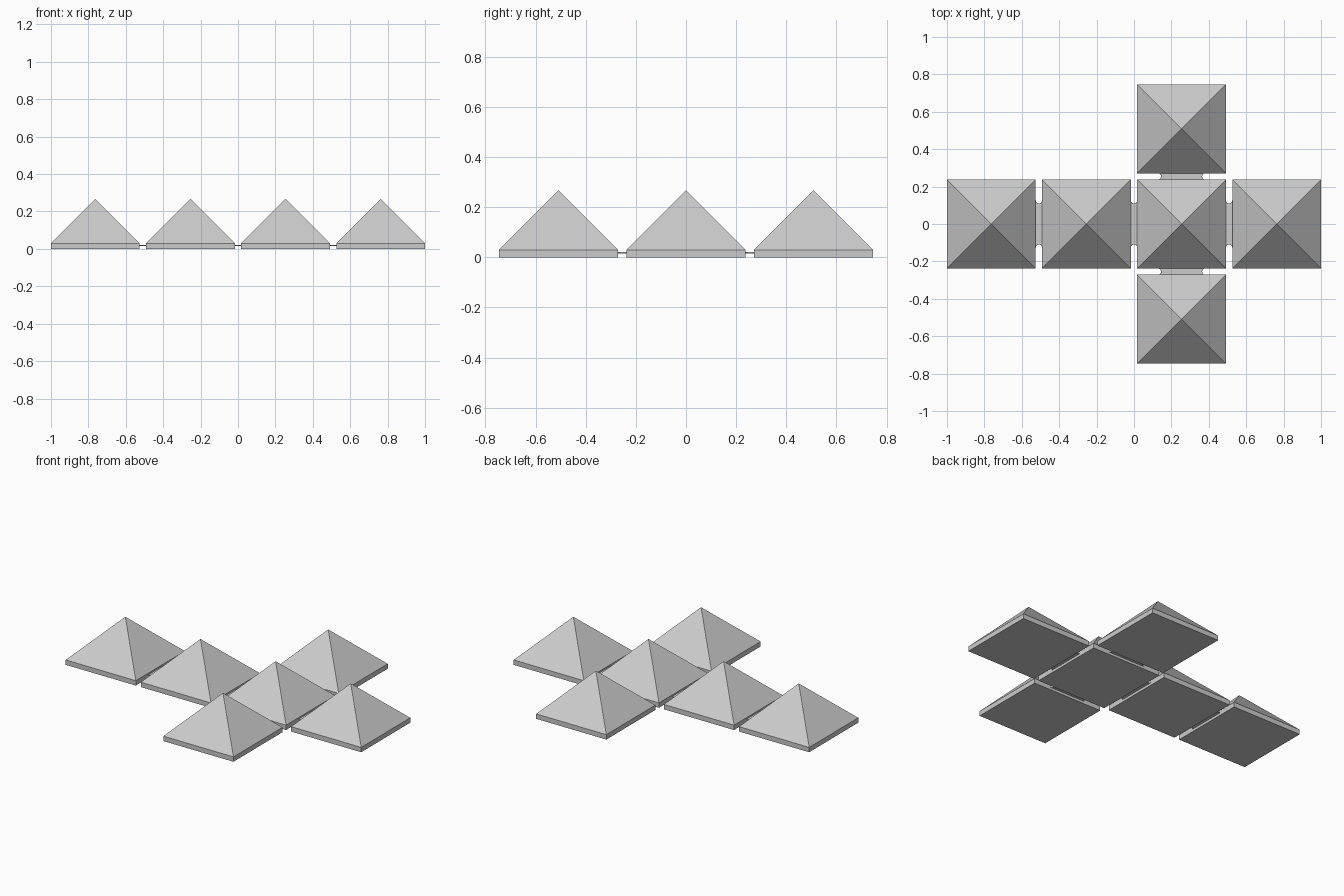
import bpy
import bmesh
import math

cube = bpy.data.objects.get("Cube")
if cube:
    bpy.data.objects.remove(cube, do_unlink=True)

PITCH, HALF = 0.5085, 0.2372      # tile spacing and half width
RIM, APEX = 0.03, 0.267           # heights of the slab and the point
HINGE_Z, HINGE_T, HINGE_HALF = 0.0155, 0.005, 0.127

grey = bpy.data.materials.new("light_grey")
grey.use_nodes = True
colour = (0.6, 0.6, 0.6, 1)
grey.diffuse_color = colour
grey.node_tree.nodes["Principled BSDF"].inputs["Base Color"].default_value = colour


def add_object(name, bm, location, turn=0):
    bmesh.ops.recalc_face_normals(bm, faces=bm.faces)
    mesh = bpy.data.meshes.new(name)
    bm.to_mesh(mesh)
    bm.free()
    mesh.materials.append(grey)
    obj = bpy.data.objects.new(name, mesh)
    obj.location = location
    obj.rotation_euler.z = turn
    bpy.context.collection.objects.link(obj)


def pyramid_tile(name, x, y):
    """Square slab whose top rises to a point."""
    bm = bmesh.new()
    corners = [(-HALF, -HALF), (HALF, -HALF), (HALF, HALF), (-HALF, HALF)]
    low = [bm.verts.new((a, b, 0)) for a, b in corners]
    rim = [bm.verts.new((a, b, RIM)) for a, b in corners]
    tip = bm.verts.new((0, 0, APEX))
    bm.faces.new(low)
    for i in range(4):
        j = (i + 1) % 4
        bm.faces.new((low[i], low[j], rim[j], rim[i]))
        bm.faces.new((rim[i], rim[j], tip))
    add_object(name, bm, (x, y, 0))


def hinge_strip(name, x, y, turn):
    """Thin strip bridging a gap, with a round notch at each end."""
    bm = bmesh.new()
    r = PITCH / 2 - HALF
    arc = [(r * math.cos(t), HINGE_HALF - r * math.sin(t))
           for t in (math.pi * k / 8 for k in range(9))]
    outline = arc + [(-a, -b) for a, b in arc]
    face = bm.faces.new([bm.verts.new((a, b, 0)) for a, b in outline])
    top = bmesh.ops.extrude_face_region(bm, geom=[face])["geom"]
    bmesh.ops.translate(bm, vec=(0, 0, HINGE_T),
                        verts=[v for v in top if isinstance(v, bmesh.types.BMVert)])
    add_object(name, bm, (x, y, HINGE_Z), turn)


# Row of four tiles, joined by three hinges
for i in range(4):
    pyramid_tile(f"row_tile_{i + 1}", (i - 1.5) * PITCH, 0)
for i in range(3):
    hinge_strip(f"row_hinge_{i + 1}", (i - 1) * PITCH, 0, 0)

# Side tiles on the third tile of the row
for name, side in (("front", -1), ("back", 1)):
    pyramid_tile(f"{name}_tile", PITCH / 2, side * PITCH)
    hinge_strip(f"{name}_hinge", PITCH / 2, side * PITCH / 2, math.pi / 2)
